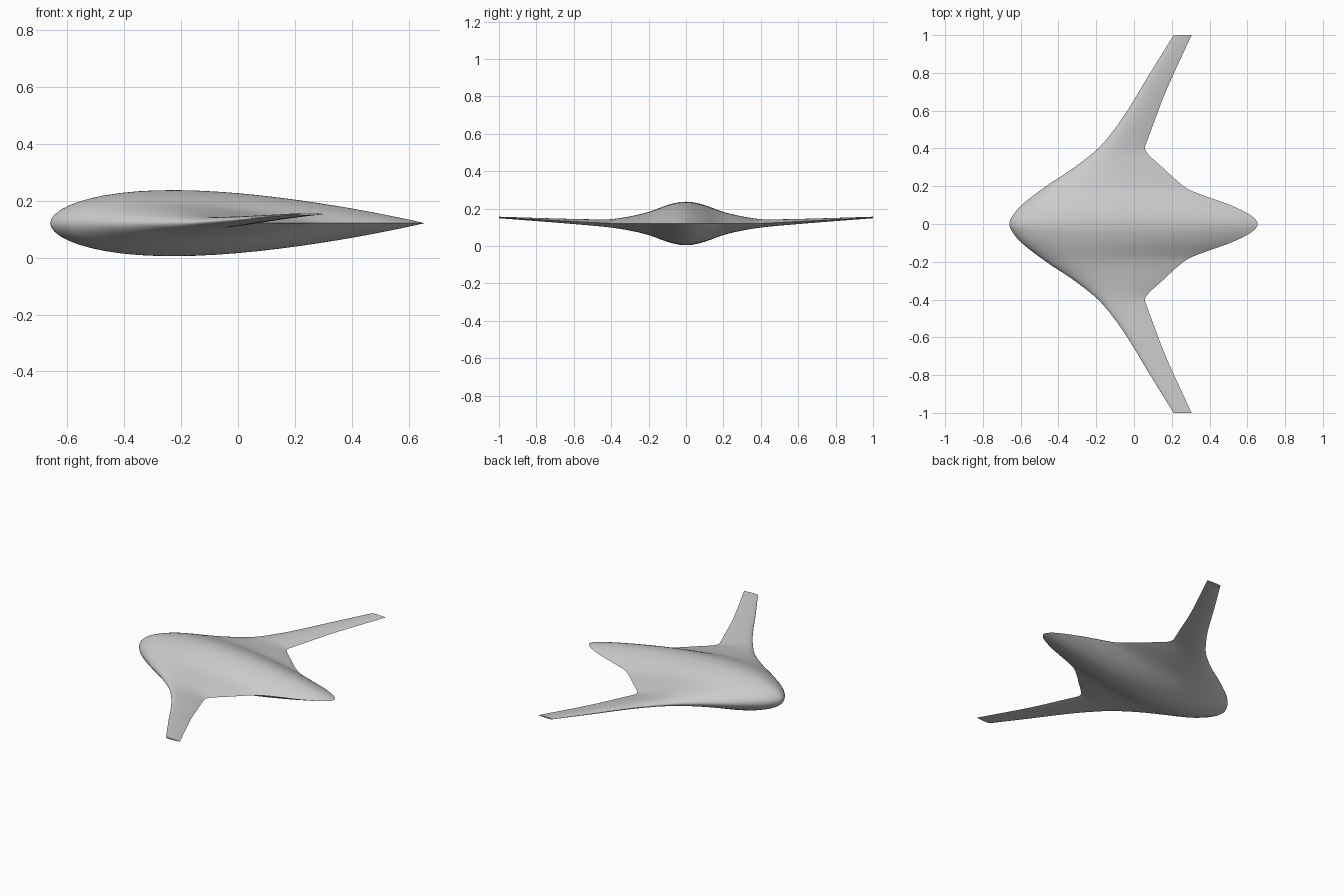
import bpy
import bmesh
from math import cos, pi

cube = bpy.data.objects.get("Cube")
if cube:
    bpy.data.objects.remove(cube, do_unlink=True)

# Half-span profiles: (distance from centreline, value)
LEADING = [(0, -.66), (.04, -.645), (.1, -.595), (.2, -.465), (.3, -.315), (.4, -.19),
           (.5, -.105), (.6, -.035), (.8, .086), (1, .21)]
TRAILING = [(0, .655), (.03, .638), (.06, .595), (.1, .51), (.15, .37), (.18, .295), (.22, .238),
            (.3, .15), (.37, .074), (.4, .058), (.43, .066), (.5, .092), (.7, .168), (1, .305)]
THICKNESS = [(0, .116), (.04, .113), (.1, .098), (.2, .062), (.3, .038), (.4, .0225),
             (.5, .017), (.7, .011), (1, .004)]
HEIGHT = [(0, .121), (.37, .121), (.43, .1225), (1, .153)]


def smooth(points, y):
    """Cubic curve through the profile points, flat at the centreline."""
    def slope(i):
        if i == 0:
            return 0
        a, b = points[i - 1], points[min(i + 1, len(points) - 1)]
        return (b[1] - a[1]) / (b[0] - a[0])
    i = max(k for k in range(len(points) - 1) if points[k][0] <= y)
    (y0, v0), (y1, v1) = points[i], points[i + 1]
    h = y1 - y0
    t = (y - y0) / h
    return ((1 + 2 * t) * (1 - t) ** 2 * v0 + t * (1 - t) ** 2 * h * slope(i)
            + t * t * (3 - 2 * t) * v1 + t * t * (t - 1) * h * slope(i + 1))


def airfoil(u):
    """Half thickness along the chord, peaking at one."""
    u = u ** 1.08
    return 2 * (1.4845 * u ** .5 - .63 * u - 1.758 * u ** 2 + 1.4215 * u ** 3 - .518 * u ** 4)


# Blended body and wings: airfoil sections lofted from tip to tip
N, SPAN = 28, 60
bm = bmesh.new()
rings = []
for j in range(-SPAN, SPAN + 1):
    s = abs(j) / SPAN
    y = .55 * s + .45 * s ** 3
    front, back = smooth(LEADING, y), smooth(TRAILING, y)
    thick, z = smooth(THICKNESS, y), smooth(HEIGHT, y)
    ring = []
    for k in range(2 * N):
        u = (1 + cos(pi * k / N)) / 2
        side = 1 if k < N else -1
        ring.append(bm.verts.new((front + u * (back - front), y if j > 0 else -y,
                                  z + side * thick * airfoil(u))))
    rings.append(ring)
for a, b in zip(rings, rings[1:]):
    for k in range(2 * N):
        n = (k + 1) % (2 * N)
        bm.faces.new((a[k], a[n], b[n], b[k]))

# Wing tip caps
bm.faces.new(rings[0])
bm.faces.new(rings[-1][::-1])
bmesh.ops.recalc_face_normals(bm, faces=bm.faces)

mesh = bpy.data.meshes.new("blended_wing_body")
bm.to_mesh(mesh)
bm.free()
body = bpy.data.objects.new("blended_wing_body", mesh)
bpy.context.collection.objects.link(body)

# Single plain grey finish
grey = bpy.data.materials.new("light_grey")
grey.use_nodes = True
colour = (.6, .6, .6, 1)
grey.diffuse_color = colour
grey.node_tree.nodes["Principled BSDF"].inputs["Base Color"].default_value = colour
mesh.materials.append(grey)

bpy.context.view_layer.objects.active = body
body.select_set(True)
bpy.ops.object.shade_smooth_by_angle(angle=pi / 4)
